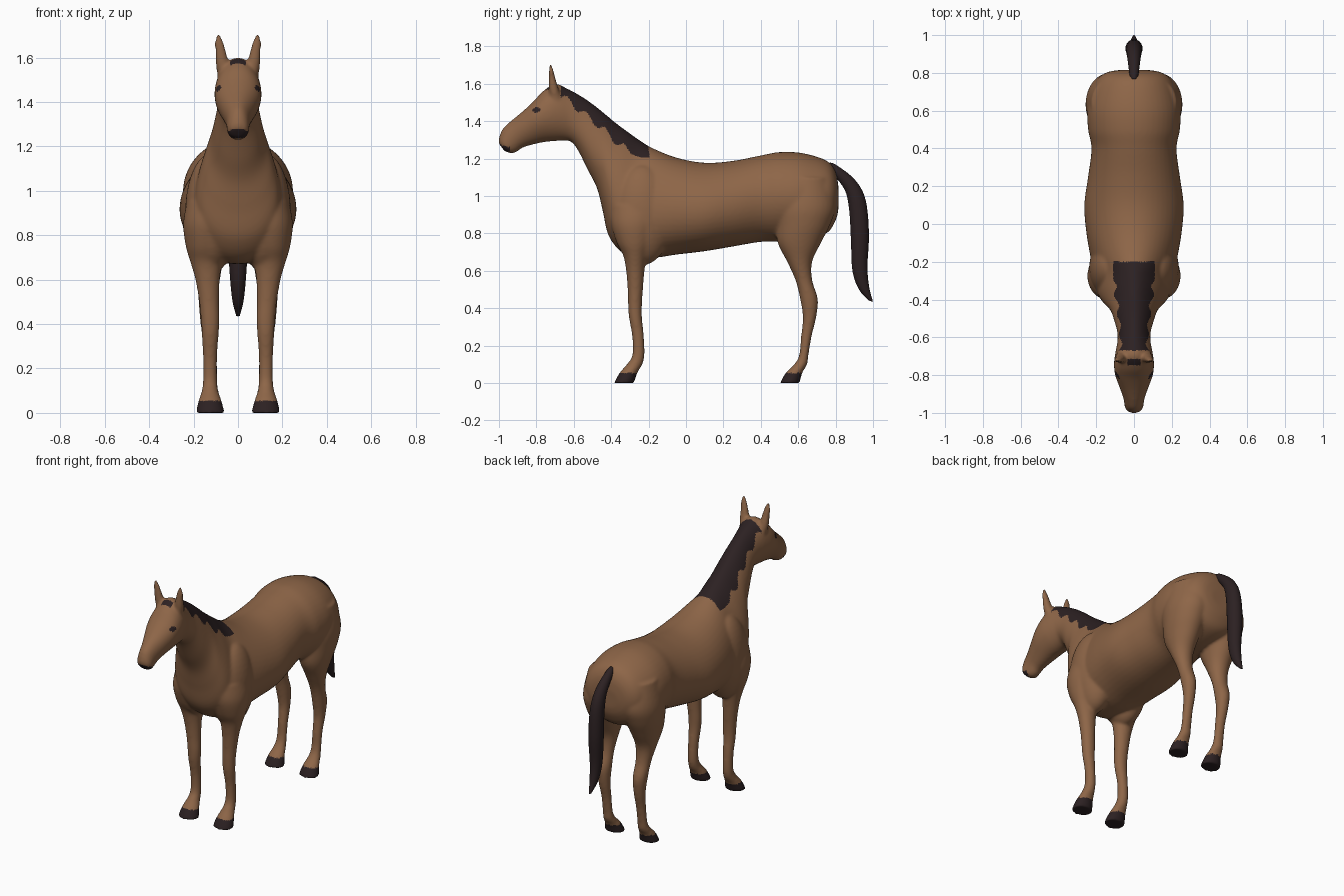
import bpy, bmesh, math
from mathutils import Vector


def material(name, rgb):
    m = bpy.data.materials.new(name)
    m.diffuse_color = (*rgb, 1)
    return m


brown = material("brown coat", (0.27, 0.132, 0.064))
dark = material("dark hair", (0.025, 0.015, 0.016))


def spline(rows, steps=5):
    """Catmull-Rom interpolation of number tuples."""
    out = []
    for i in range(len(rows) - 1):
        a, b, c, d = (rows[max(i - 1, 0)], rows[i], rows[i + 1], rows[min(i + 2, len(rows) - 1)])
        for s in range(steps):
            t = s / steps
            out.append([0.5 * (2 * q + (r - p) * t + (2 * p - 5 * q + 4 * r - u) * t * t
                               + (3 * q - p - 3 * r + u) * t ** 3)
                        for p, q, r, u in zip(a, b, c, d)])
    return out + [list(rows[-1])]


def loft(bm, rows, n=32):
    """Rows: upper y, z, lower y, z, half width, pear factor, x centre."""
    rings = []
    for ty, tz, by, bz, w, k, xc in spline(rows):
        ring = []
        for i in range(n):
            a = 2 * math.pi * i / n
            c, s = math.cos(a), math.sin(a)
            ring.append(bm.verts.new((xc + w * c * (1 - k * s),
                                      (ty + by) / 2 + s * (ty - by) / 2,
                                      (tz + bz) / 2 + s * (tz - bz) / 2)))
        rings.append(ring)
    for r, q in zip(rings, rings[1:]):
        for i in range(n):
            bm.faces.new((r[i], r[(i + 1) % n], q[(i + 1) % n], q[i]))
    bm.faces.new(rings[0])
    bm.faces.new(rings[-1])


def column(bm, rows, side):
    """Upright part. Rows: z, front y, back y, x centre, half width."""
    loft(bm, [(y0, z, y1, z, w, 0, xc * side) for z, y0, y1, xc, w in rows])


def make_object(name, bm, mats):
    bmesh.ops.recalc_face_normals(bm, faces=bm.faces)
    me = bpy.data.meshes.new(name)
    bm.to_mesh(me)
    bm.free()
    ob = bpy.data.objects.new(name, me)
    bpy.context.collection.objects.link(ob)
    for m in mats:
        me.materials.append(m)
    for p in me.polygons:
        p.use_smooth = True
    return ob


# Torso, rump to withers: y, top z, bottom z, half width, pear factor
torso = [(.815, 1.05, .93, .08, 0), (.80, 1.13, .87, .15, 0), (.75, 1.19, .80, .205, 0),
         (.62, 1.23, .76, .245, 0), (.5, 1.235, .755, .243, 0), (.4, 1.217, .755, .225, 0),
         (.25, 1.188, .73, .243, .05), (.1, 1.178, .705, .262, .1),
         (-.05, 1.205, .687, .25, .12), (-.18, 1.257, .67, .225, .2)]
# Neck and head: crest y, z, throat y, z, half width, pear factor
neck_head = [(-.25, 1.30, -.32, .685, .2, .3), (-.32, 1.35, -.41, .78, .18, .3),
             (-.38, 1.395, -.445, .92, .15, .3), (-.43, 1.437, -.475, 1.04, .122, .2),
             (-.5, 1.493, -.525, 1.14, .103, .15), (-.57, 1.54, -.575, 1.24, .088, .1),
             (-.64, 1.577, -.61, 1.287, .088, 0), (-.70, 1.6, -.645, 1.297, .097, 0),
             (-.765, 1.56, -.69, 1.295, .105, -.1), (-.82, 1.502, -.76, 1.288, .1, -.15),
             (-.88, 1.447, -.82, 1.275, .08, -.1), (-.94, 1.398, -.875, 1.258, .06, 0),
             (-.98, 1.36, -.905, 1.236, .052, 0), (-1.0, 1.31, -.935, 1.228, .048, 0),
             (-1.0, 1.28, -.97, 1.24, .03, 0)]
# Legs: z, front y, back y, x centre, half width
front_leg = [(.95, -.40, -.13, .13, .10), (.85, -.40, -.15, .142, .105), (.75, -.37, -.18, .145, .09),
             (.68, -.335, -.21, .143, .072), (.6, -.32, -.222, .137, .055), (.5, -.312, -.23, .13, .045),
             (.42, -.31, -.235, .125, .042), (.35, -.305, -.235, .125, .038),
             (.25, -.288, -.225, .126, .032), (.15, -.287, -.222, .126, .032),
             (.1, -.317, -.233, .126, .037), (.055, -.355, -.26, .126, .052), (0, -.385, -.278, .125, .066)]
hind_leg = [(1.1, .5, .77, .115, .11), (.95, .47, .80, .13, .125), (.85, .48, .772, .138, .112),
            (.75, .49, .722, .14, .09), (.65, .54, .675, .138, .065), (.55, .585, .675, .134, .048),
            (.45, .61, .705, .13, .044), (.35, .625, .696, .127, .036), (.25, .615, .672, .125, .031),
            (.15, .605, .655, .125, .032), (.1, .578, .648, .125, .037),
            (.055, .533, .622, .125, .05), (0, .503, .608, .125, .064)]
ear = [(1.5, -.725, -.66, .06, .03), (1.57, -.735, -.68, .07, .03), (1.62, -.735, -.695, .077, .025),
       (1.67, -.733, -.708, .085, .02), (1.705, -.73, -.718, .088, .008)]

bm = bmesh.new()
loft(bm, [(y, t, y, b, w, k, 0) for y, t, b, w, k in torso] + [(*r, 0) for r in neck_head], 48)
for side in (-1, 1):
    column(bm, front_leg, side)
    column(bm, hind_leg, side)
    column(bm, ear, side)
    # Shoulder muscle
    part = bmesh.ops.create_uvsphere(bm, u_segments=32, v_segments=20, radius=1)["verts"]
    for v in part:
        v.co = Vector((v.co.x * .12 + .118 * side, v.co.y * .165 - .235, v.co.z * .27 + .9))
body = make_object("horse_body", bm, [brown, dark])

# Fuse the overlapping parts into one smooth skin
rm = body.modifiers.new("fuse", "REMESH")
rm.mode = "VOXEL"
rm.voxel_size = .008
sm = body.modifiers.new("soften", "SMOOTH")
sm.factor = .5
sm.iterations = 12
bpy.context.view_layer.update()
skin = bpy.data.meshes.new_from_object(body.evaluated_get(bpy.context.evaluated_depsgraph_get()))
body.modifiers.clear()
body.data = skin
skin.materials.clear()
skin.materials.append(brown)
skin.materials.append(dark)


def is_dark(c):
    x, y, z = abs(c.x), c.y, c.z
    if z < .055 and x > .02:                                   # hooves
        return True
    if -.67 < y < -.2 and z > 1.2:                             # mane
        crest = 1.585 - .68 * (y + .67) + .02 * math.sin((y + .67) / .47 * math.pi)
        depth = .045 + .11 * min(1, (y + .67) / .3) * .6 + .02 * math.sin(y * 62)
        return z > crest - depth and x < .11
    if -.748 < y < -.715 and x < .033 and z > 1.55:            # forelock
        return True
    if y < -.94 and 1.238 < z < 1.278 - .01 * (x / .045) ** 2 and x < .046:  # mouth
        return True
    return x > .03 and ((y + .80) / .021) ** 2 + ((z - 1.46) / .014) ** 2 < 1  # eyes


for p in skin.polygons:
    p.use_smooth = True
    p.material_index = int(is_dark(p.center))

# Tail: outer y, z, inner y, z, half width
tail = [(.77, 1.18, .755, 1.12, .02), (.81, 1.162, .785, 1.115, .025), (.905, 1.085, .85, 1.03, .035),
        (.96, .98, .873, .92, .042), (.978, .8, .882, .76, .045), (.97, .62, .89, .6, .036),
        (.98, .51, .925, .50, .025), (1.0, .435, .98, .44, .008)]
bm = bmesh.new()
loft(bm, [(*r, 0, 0) for r in tail], 24)
make_object("tail", bm, [dark])
